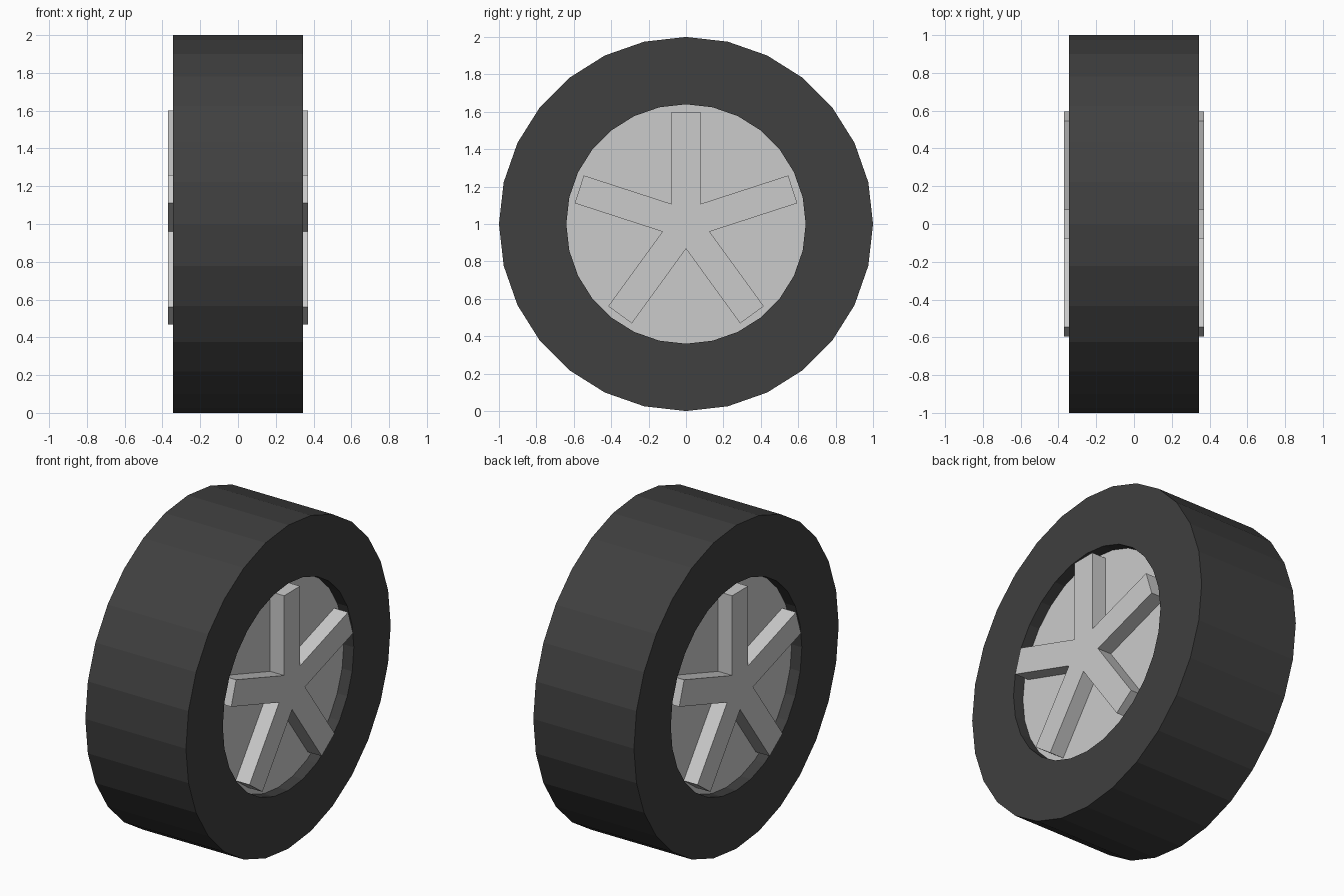
import bpy, bmesh
from math import sin, cos, pi, radians
from mathutils import Matrix, Vector

if "Cube" in bpy.data.objects:
    bpy.data.objects.remove(bpy.data.objects["Cube"])

SIDES = 28
R_OUT, R_IN = 1.0, 0.64
HALF_W = 0.344
DISC_X, SPOKE_X = 0.275, 0.37
CENTRE = Vector((0, 0, 1))


def material(name, value):
    m = bpy.data.materials.new(name)
    m.diffuse_color = (value, value, value, 1)
    m.use_nodes = True
    m.node_tree.nodes["Principled BSDF"].inputs["Base Color"].default_value = m.diffuse_color
    return m


def finish(name, bm, mat):
    bmesh.ops.recalc_face_normals(bm, faces=bm.faces)
    me = bpy.data.meshes.new(name)
    bm.to_mesh(me)
    bm.free()
    me.materials.append(mat)
    ob = bpy.data.objects.new(name, me)
    ob.location = CENTRE
    bpy.context.collection.objects.link(ob)
    return ob


rubber = material("rubber", 0.05)
disc_metal = material("disc_metal", 0.6)
spoke_metal = material("spoke_metal", 0.8)

# Tyre: rectangular section swept round the x axis
bm = bmesh.new()
section = [(-HALF_W, R_IN), (-HALF_W, R_OUT), (HALF_W, R_OUT), (HALF_W, R_IN)]
rings = []
for i in range(SIDES):
    a = 2 * pi * i / SIDES
    rings.append([bm.verts.new((x, r * sin(a), r * cos(a))) for x, r in section])
for i in range(SIDES):
    p, q = rings[i], rings[(i + 1) % SIDES]
    for j in range(4):
        k = (j + 1) % 4
        bm.faces.new((p[j], p[k], q[k], q[j]))
finish("tyre", bm, rubber)

# Recessed wheel disc filling the tyre opening
bm = bmesh.new()
caps = [[bm.verts.new((x, R_IN * sin(2 * pi * i / SIDES), R_IN * cos(2 * pi * i / SIDES)))
         for i in range(SIDES)] for x in (-DISC_X, DISC_X)]
for cap in caps:
    bm.faces.new(cap)
finish("wheel_disc", bm, disc_metal)

# Five-spoke star on each side, one clean outline extruded outwards
SPOKE_HALF, SPOKE_LEN = 0.078, 0.6
outline = []
for k in range(5):
    rot = Matrix.Rotation(radians(72 * k), 2)
    crotch = SPOKE_HALF / sin(radians(36))
    for y, z in ((SPOKE_HALF, SPOKE_LEN), (-SPOKE_HALF, SPOKE_LEN),
                 (-crotch * sin(radians(36)), crotch * cos(radians(36)))):
        outline.append(rot @ Vector((y, z)))
for side, label in ((1, "right"), (-1, "left")):
    bm = bmesh.new()
    base = bm.faces.new([bm.verts.new((side * DISC_X, p.x, p.y)) for p in outline])
    ext = bmesh.ops.extrude_face_region(bm, geom=[base], use_keep_orig=True)
    moved = [g for g in ext["geom"] if isinstance(g, bmesh.types.BMVert)]
    bmesh.ops.translate(bm, verts=moved, vec=(side * (SPOKE_X - DISC_X), 0, 0))
    finish("spokes_" + label, bm, spoke_metal)
